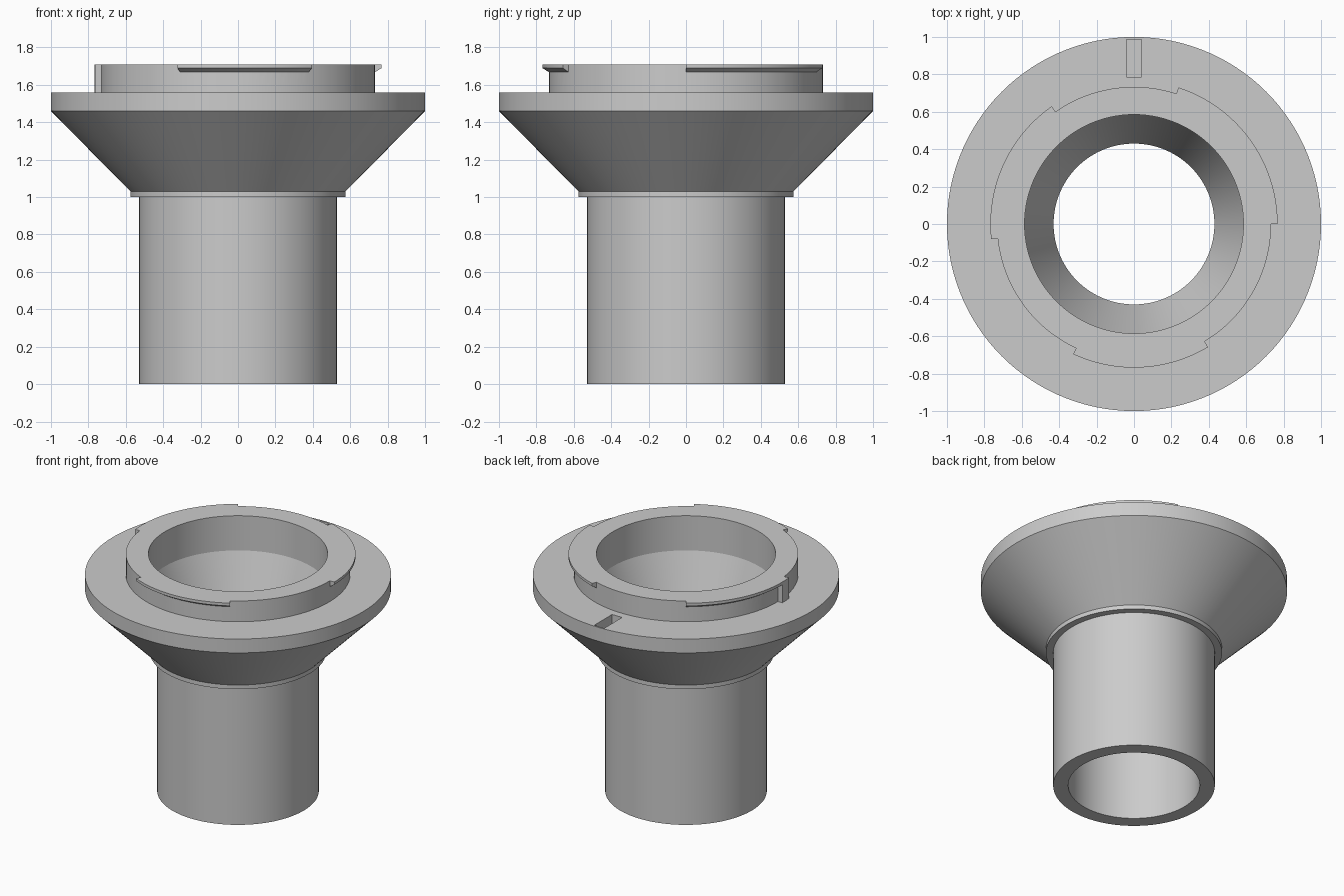
import bpy, bmesh
from math import radians, sin, cos

if "Cube" in bpy.data.objects:
    bpy.data.objects.remove(bpy.data.objects["Cube"], do_unlink=True)

grey = bpy.data.materials.new("plain grey")
grey.use_nodes = True
colour = (0.6, 0.6, 0.6, 1)
grey.diffuse_color = colour
grey.node_tree.nodes["Principled BSDF"].inputs["Base Color"].default_value = colour

SEGMENTS = 120


def sweep(name, profile, start=0, end=360, steps=SEGMENTS):
    """Turn a closed (radius, height) profile about z; cap it if the turn is partial."""
    bm = bmesh.new()
    full = end - start == 360
    rings = []
    for i in range(steps if full else steps + 1):
        a = radians(start + (end - start) * i / steps)
        rings.append([bm.verts.new((r * cos(a), r * sin(a), z)) for r, z in profile])
    n = len(profile)
    for i in range(steps):
        a, b = rings[i], rings[(i + 1) % len(rings)]
        for j in range(n):
            k = (j + 1) % n
            bm.faces.new((a[j], b[j], b[k], a[k]))
    if not full:
        bm.faces.new(rings[0])
        bm.faces.new(rings[-1])
    return finish(name, bm)


def box(name, low, high):
    bm = bmesh.new()
    bmesh.ops.create_cube(bm, size=1)
    for v in bm.verts:
        v.co = [(a + b) / 2 + c * (b - a) for a, b, c in zip(low, high, v.co)]
    return finish(name, bm)


def finish(name, bm):
    bmesh.ops.recalc_face_normals(bm, faces=bm.faces)
    mesh = bpy.data.meshes.new(name)
    bm.to_mesh(mesh)
    bm.free()
    mesh.materials.append(grey)
    obj = bpy.data.objects.new(name, mesh)
    bpy.context.collection.objects.link(obj)
    return obj


def combine(body, tool, operation):
    bpy.context.view_layer.objects.active = body
    mod = body.modifiers.new(tool.name, "BOOLEAN")
    mod.operation, mod.solver, mod.object = operation, "EXACT", tool
    bpy.ops.object.modifier_apply(modifier=mod.name)
    bpy.data.objects.remove(tool, do_unlink=True)


# Hollow body: tube, step, flared cone, flange and mounting collar
body = sweep("flanged_adapter", [
    (0.43, 0), (0.528, 0), (0.528, 1.0), (0.575, 1.0), (0.575, 1.03),
    (1.0, 1.46), (1.0, 1.56), (0.733, 1.56), (0.733, 1.71),
    (0.585, 1.71), (0.585, 1.46), (0.43, 1.03)])

# Three bayonet tabs with bevelled undersides
tab_profile = [(0.68, 1.71), (0.768, 1.71), (0.768, 1.69), (0.733, 1.668), (0.68, 1.668)]
for start, end in ((0, 72), (125, 186), (245, 301)):
    combine(body, sweep("bayonet_tab", tab_profile, start, end, 24), "UNION")

# Stop post beneath the end of one tab
stop_profile = [(0.68, 1.55), (0.768, 1.55), (0.768, 1.71), (0.68, 1.71)]
combine(body, sweep("stop_post", stop_profile, 180, 186, 3), "UNION")

# Locking pin slot in the flange
combine(body, box("pin_slot", (-0.04, 0.785, 1.48), (0.04, 0.987, 1.6)), "DIFFERENCE")

bpy.ops.object.select_all(action="DESELECT")
body.select_set(True)
bpy.context.view_layer.objects.active = body
bpy.ops.object.shade_smooth_by_angle(angle=radians(15))
